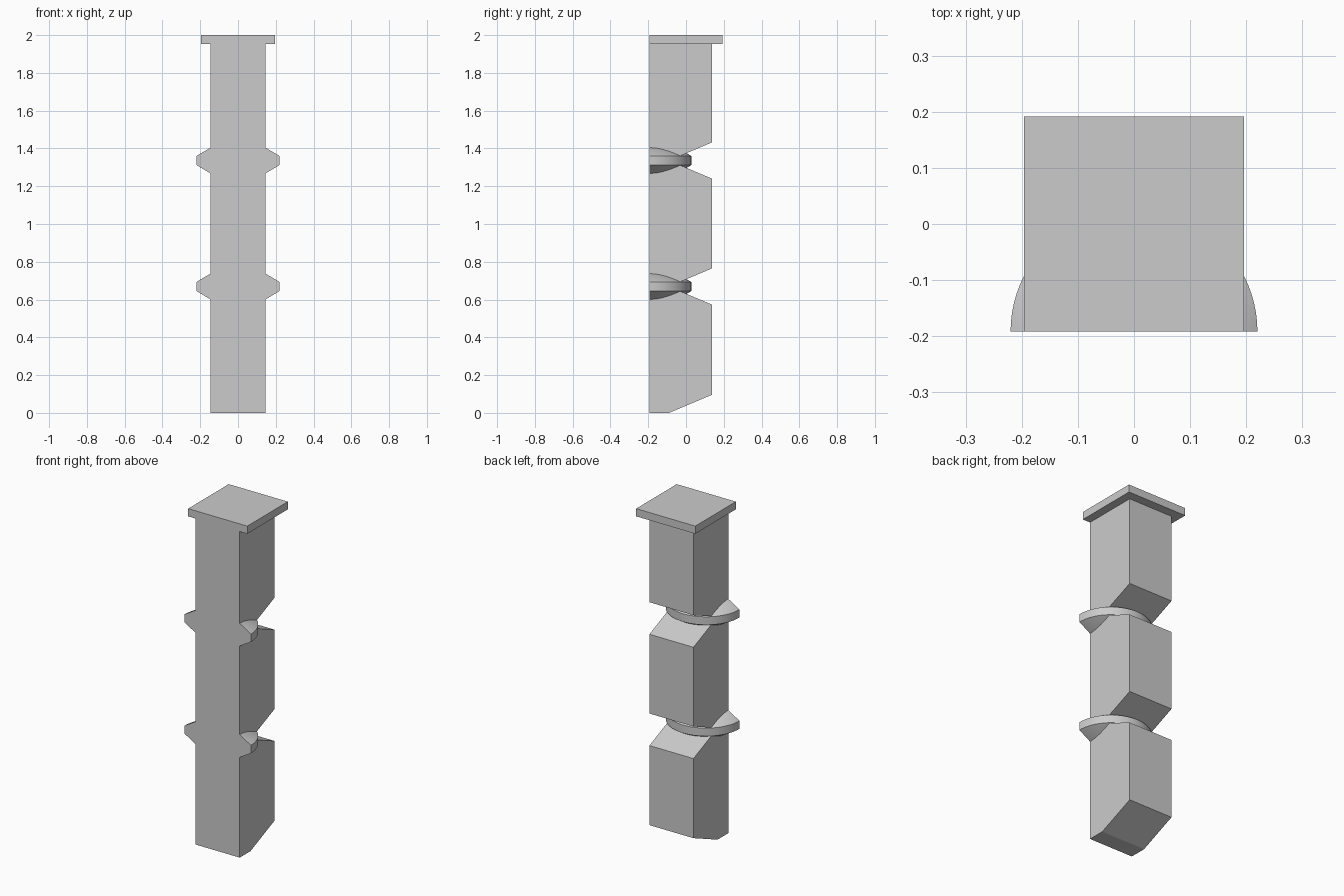
import bpy, bmesh, math

cube = bpy.data.objects.get("Cube")
if cube:
    bpy.data.objects.remove(cube, do_unlink=True)

grey = bpy.data.materials.new("light_grey")
grey.use_nodes = True
colour = (0.6, 0.6, 0.6, 1)
grey.diffuse_color = colour
grey.node_tree.nodes["Principled BSDF"].inputs["Base Color"].default_value = colour

FRONT, BACK = -0.192, 0.138     # post depth range
HALF = 0.146                    # post half width
CAP = 0.196                     # cap half width
CAP_Z = 1.954
NOTCH_Y, NOTCH_RISE = -0.09, 0.096
LEVELS = (0.669, 1.336)         # notch and collar heights
RADIUS, RIM, HUB = 0.22, 0.024, 0.155


def finish(name, bm, smooth=False):
    bmesh.ops.recalc_face_normals(bm, faces=bm.faces)
    mesh = bpy.data.meshes.new(name)
    bm.to_mesh(mesh)
    bm.free()
    mesh.materials.append(grey)
    obj = bpy.data.objects.new(name, mesh)
    bpy.context.collection.objects.link(obj)
    if smooth:
        bpy.ops.object.select_all(action="DESELECT")
        obj.select_set(True)
        bpy.context.view_layer.objects.active = obj
        bpy.ops.object.shade_smooth_by_angle(angle=math.radians(25))
    return obj


def extrude_side(name, profile, half):
    """Extrude a (y, z) outline across the width."""
    bm = bmesh.new()
    face = bm.faces.new([bm.verts.new((-half, y, z)) for y, z in profile])
    grown = bmesh.ops.extrude_face_region(bm, geom=[face])["geom"]
    verts = [v for v in grown if isinstance(v, bmesh.types.BMVert)]
    bmesh.ops.translate(bm, verts=verts, vec=(2 * half, 0, 0))
    return finish(name, bm)


# Post with V notches in the back and a sloped foot
outline = [(FRONT, 0), (NOTCH_Y, 0), (BACK, NOTCH_RISE)]
for z in LEVELS:
    outline += [(BACK, z - NOTCH_RISE), (NOTCH_Y, z), (BACK, z + NOTCH_RISE)]
outline += [(BACK, CAP_Z), (FRONT, CAP_Z)]
extrude_side("post", outline, HALF)

# Square cap, flush with the front
extrude_side("cap", [(FRONT, CAP_Z), (-FRONT, CAP_Z), (-FRONT, 2), (FRONT, 2)], CAP)


# Half-round double-cone collars, flat at the front
def collar(name, z, steps=40):
    bm = bmesh.new()
    top = bm.verts.new((0, FRONT, z + HUB))
    bottom = bm.verts.new((0, FRONT, z - HUB))
    rims = []
    for i in range(steps + 1):
        a = math.pi * i / steps
        x, y = RADIUS * math.cos(a), FRONT + RADIUS * math.sin(a)
        rims.append([bm.verts.new((x, y, z + s * RIM)) for s in (1, -1)])
    for (a, b), (c, d) in zip(rims, rims[1:]):
        bm.faces.new((top, a, c))
        bm.faces.new((a, b, d, c))
        bm.faces.new((bottom, d, b))
    bm.faces.new((top, *rims[0], bottom, *reversed(rims[-1])))
    finish(name, bm, smooth=True)


for label, z in zip(("lower_collar", "upper_collar"), LEVELS):
    collar(label, z)
